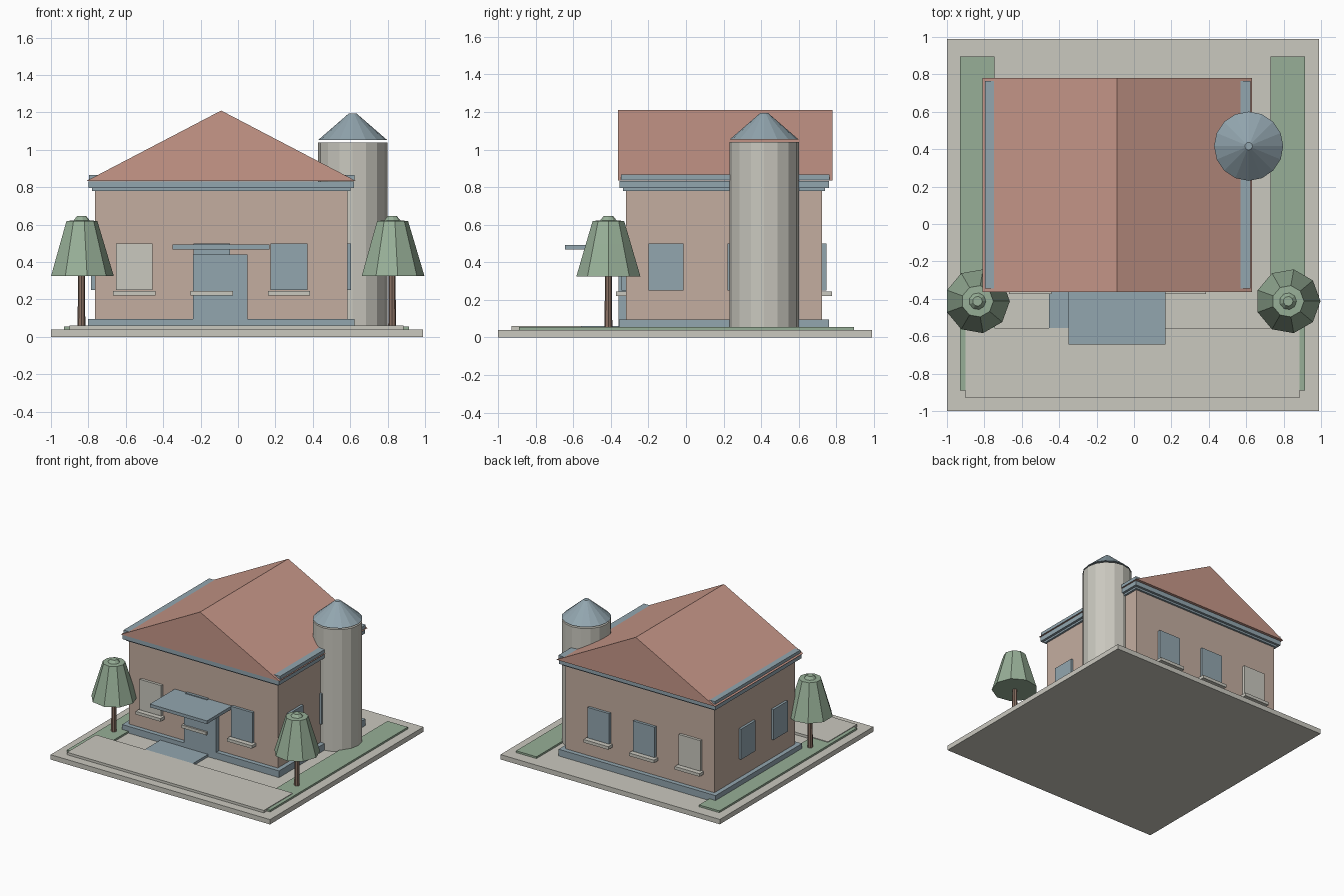
import bpy, bmesh, math

cube = bpy.data.objects.get("Cube")
if cube:
    bpy.data.objects.remove(cube, do_unlink=True)


def material(name, rgb):
    m = bpy.data.materials.new(name)
    m.use_nodes = True
    colour = (*rgb, 1)
    m.diffuse_color = colour
    m.node_tree.nodes["Principled BSDF"].inputs["Base Color"].default_value = colour
    return m


STONE = material("pale stone", (0.59, 0.58, 0.52))
WALL = material("beige wall", (0.55, 0.42, 0.35))
ROOF = material("terracotta roof", (0.57, 0.31, 0.25))
BLUE = material("slate blue", (0.29, 0.38, 0.43))
GREEN = material("leaf green", (0.31, 0.43, 0.31))
BARK = material("bark brown", (0.26, 0.17, 0.13))


def finish(name, bm, mat):
    bmesh.ops.recalc_face_normals(bm, faces=bm.faces)
    mesh = bpy.data.meshes.new(name)
    bm.to_mesh(mesh)
    bm.free()
    mesh.materials.append(mat)
    obj = bpy.data.objects.new(name, mesh)
    bpy.context.collection.objects.link(obj)
    return obj


def box(name, mat, x, y, z):
    """Box spanning the given (low, high) ranges."""
    bm = bmesh.new()
    bmesh.ops.create_cube(bm, size=1)
    for v in bm.verts:
        v.co = [r[0] if c < 0 else r[1] for c, r in zip(v.co, (x, y, z))]
    return finish(name, bm, mat)


def lathe(name, mat, centre, profile, sides, turn=0.0):
    """Faceted solid from (radius, height) rings, capped at both ends."""
    bm = bmesh.new()
    rings = []
    for r, z in profile:
        angles = [turn + math.tau * i / sides for i in range(sides)]
        rings.append([bm.verts.new((centre[0] + r * math.cos(a),
                                    centre[1] + r * math.sin(a), z)) for a in angles])
    for low, high in zip(rings, rings[1:]):
        for i in range(sides):
            j = (i + 1) % sides
            bm.faces.new((low[i], low[j], high[j], high[i]))
    bm.faces.new(rings[0])
    bm.faces.new(rings[-1])
    return finish(name, bm, mat)


def around(x, y, grow):
    return (x[0] - grow, x[1] + grow), (y[0] - grow, y[1] + grow)


# Grounds
box("base_slab", STONE, (-1, 0.99), (-1, 0.99), (0, 0.04))
box("right_lawn", GREEN, (-0.93, -0.745), (-0.89, 0.895), (0.04, 0.055))
box("left_lawn", GREEN, (0.73, 0.915), (-0.89, 0.895), (0.04, 0.055))
box("front_patio", STONE, (-0.9, 0.885), (-0.93, -0.555), (0.04, 0.06))
box("entrance_mat", BLUE, (-0.455, -0.02), (-0.555, -0.34), (0.04, 0.06))

# House body with plinth and stacked cornice
HX, HY = (-0.765, 0.585), (-0.32, 0.725)
box("walls", WALL, HX, HY, (0.04, 0.8))
box("plinth", BLUE, *around(HX, HY, 0.037), (0.04, 0.095))
box("cornice_trim", BLUE, *around(HX, HY, 0.016), (0.78, 0.795))
box("cornice", BLUE, *around(HX, HY, 0.035), (0.795, 0.832))
box("gutter_band", BLUE, (-0.797, 0.623), (-0.345, 0.765), (0.836, 0.866))

# Gabled roof: triangle swept front to back
bm = bmesh.new()
gable = [bm.verts.new((x, -0.363, z)) for x, z in ((-0.81, 0.834), (0.63, 0.834), (-0.09, 1.21))]
face = bm.faces.new(gable)
swept = bmesh.ops.extrude_face_region(bm, geom=[face])["geom"]
bmesh.ops.translate(bm, verts=[g for g in swept if isinstance(g, bmesh.types.BMVert)],
                    vec=(0, 1.143, 0))
finish("gable_roof", bm, ROOF)

# Front and back windows with sills
WIN_Z, SILL_Z = (0.25, 0.5), (0.22, 0.245)
for place, wall, out in (("front", HY[0], -1), ("back", HY[1], 1)):
    for i, (x, mat) in enumerate(((-0.555, STONE), (-0.14, BLUE), (0.273, BLUE)), 1):
        depth = sorted((wall - out * 0.01, wall + out * 0.022))
        box(f"{place}_window_{i}", mat, (x - 0.098, x + 0.098), depth, WIN_Z)
        depth = sorted((wall - out * 0.01, wall + out * 0.053))
        box(f"{place}_sill_{i}", STONE, (x - 0.113, x + 0.113), depth, SILL_Z)

# Side windows
for place, wall, out in (("right", HX[0], -1), ("left", HX[1], 1)):
    for i, y in enumerate((-0.107, 0.313), 1):
        depth = sorted((wall - out * 0.01, wall + out * 0.02))
        box(f"{place}_window_{i}", BLUE, depth, (y - 0.093, y + 0.093), WIN_Z)

# Entrance
box("door", BLUE, (-0.24, 0.052), (-0.359, -0.31), (0.04, 0.44))
box("door_canopy", BLUE, (-0.35, 0.168), (-0.643, -0.31), (0.467, 0.493))

# Silo
SILO = (0.613, 0.416)
lathe("silo_body", STONE, SILO, ((0.185, 0.04), (0.185, 1.04)), 16)
lathe("silo_cap", BLUE, SILO, ((0.185, 1.052), (0.02, 1.195)), 16)

# Trees
for side, x in (("right", -0.837), ("left", 0.824)):
    spot = (x, -0.413)
    lathe(f"{side}_tree_trunk", BARK, spot, ((0.021, 0.04), (0.018, 0.34)), 8)
    lathe(f"{side}_tree_foliage", GREEN, spot,
          ((0.173, 0.325), (0.121, 0.5), (0.085, 0.62), (0.045, 0.622), (0.026, 0.645)), 9)
